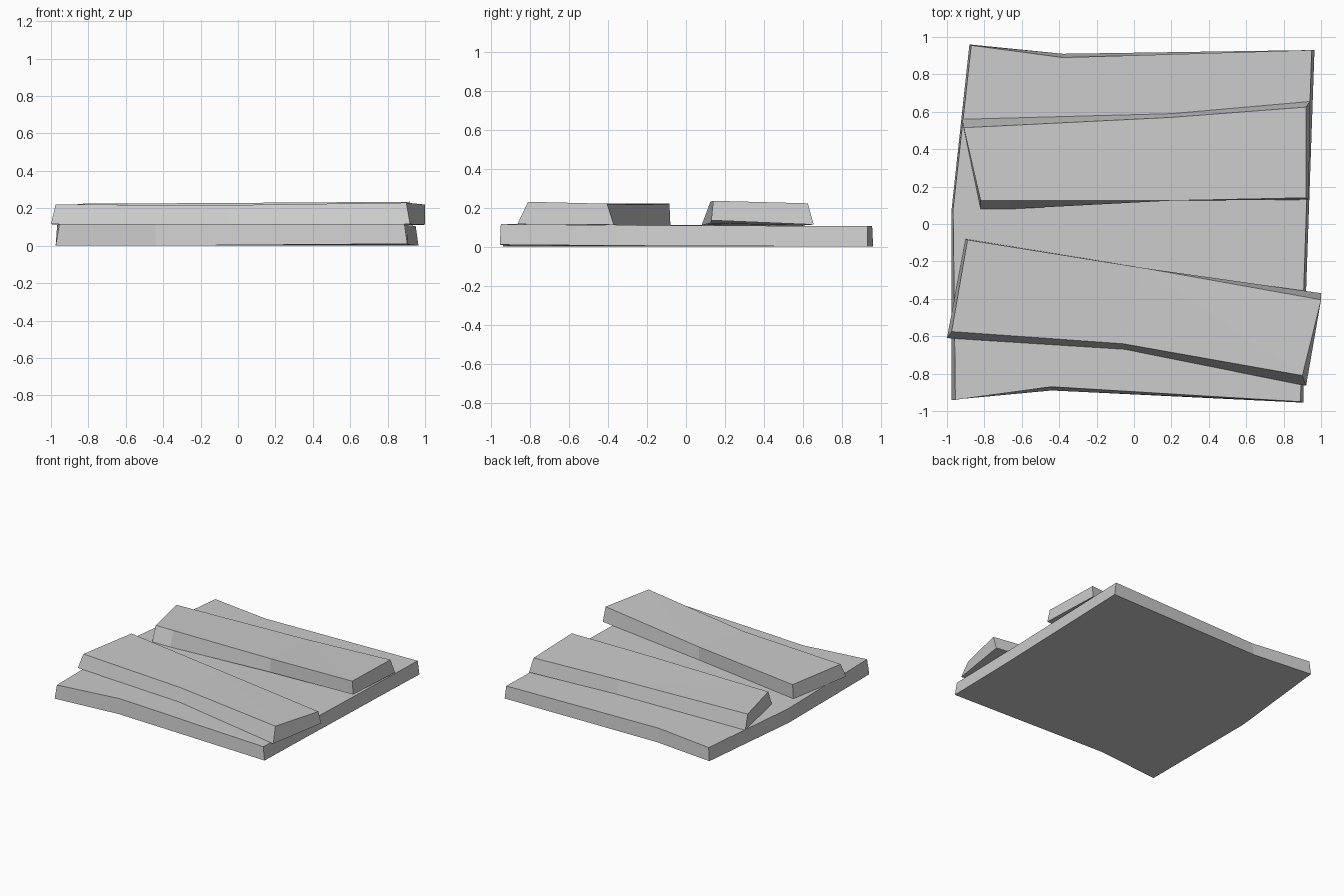
import bpy
import bmesh

# Remove the default object
default_cube = bpy.data.objects.get("Cube")
if default_cube:
    bpy.data.objects.remove(default_cube, do_unlink=True)


def make_material(name, colour):
    material = bpy.data.materials.new(name)
    material.use_nodes = True
    material.diffuse_color = colour
    shader = material.node_tree.nodes["Principled BSDF"]
    shader.inputs["Base Color"].default_value = colour
    shader.inputs["Roughness"].default_value = 0.9
    return material


def make_slab(name, lower, upper, material):
    """Build a closed flat-shaded slab between two matching outlines."""
    bm = bmesh.new()
    bottom_ring = [bm.verts.new(point) for point in lower]
    top_ring = [bm.verts.new(point) for point in upper]
    count = len(lower)

    # Caps, then one side face per outline edge
    bm.faces.new(list(reversed(bottom_ring)))
    bm.faces.new(top_ring)
    for i in range(count):
        j = (i + 1) % count
        bm.faces.new((bottom_ring[i], bottom_ring[j], top_ring[j], top_ring[i]))

    # Split the slightly warped caps so they stay cleanly faceted
    caps = [face for face in bm.faces if len(face.verts) > 4]
    bmesh.ops.triangulate(bm, faces=caps)
    bmesh.ops.recalc_face_normals(bm, faces=bm.faces)

    mesh = bpy.data.meshes.new(name)
    bm.to_mesh(mesh)
    bm.free()
    mesh.materials.append(material)
    slab = bpy.data.objects.new(name, mesh)
    bpy.context.scene.collection.objects.link(slab)
    return slab


stone_grey = make_material("stone grey", (0.6, 0.6, 0.6, 1.0))

# Outlines run counter-clockwise from the front left corner

# Wide board at the bottom
make_slab(
    "base_board",
    lower=[(-.975, -.94, 0), (-.44, -.89, 0), (.905, -.955, .01),
           (.92, -.36, .005), (.965, .93, 0), (-.38, .91, 0),
           (-.88, .96, 0), (-.975, .08, 0)],
    upper=[(-.955, -.94, .115), (-.44, -.87, .115), (.89, -.95, .115),
           (.907, -.36, .11), (.95, .93, .105), (-.38, .89, .105),
           (-.87, .955, .105), (-.967, .08, .11)],
    material=stone_grey,
)

# Slanted plank near the front edge
make_slab(
    "front_plank",
    lower=[(-1, -.61, .115), (-.05, -.67, .115), (.92, -.865, .115),
           (1, -.37, .112), (.05, -.235, .11), (-.9, -.08, .11)],
    upper=[(-.975, -.575, .22), (-.06, -.64, .217), (.9, -.81, .23),
           (1, -.405, .22), (.05, -.235, .215), (-.89, -.085, .22)],
    material=stone_grey,
)

# Plank behind it, with its right end lifted a little
make_slab(
    "back_plank",
    lower=[(-.82, .08, .11), (-.66, .08, .11), (.2, .125, .12),
           (.935, .13, .135), (.94, .655, .113), (.2, .59, .108),
           (-.92, .56, .107)],
    upper=[(-.82, .125, .225), (-.66, .125, .225), (.2, .125, .23),
           (.92, .14, .235), (.92, .625, .222), (.2, .57, .218),
           (-.91, .515, .217)],
    material=stone_grey,
)
